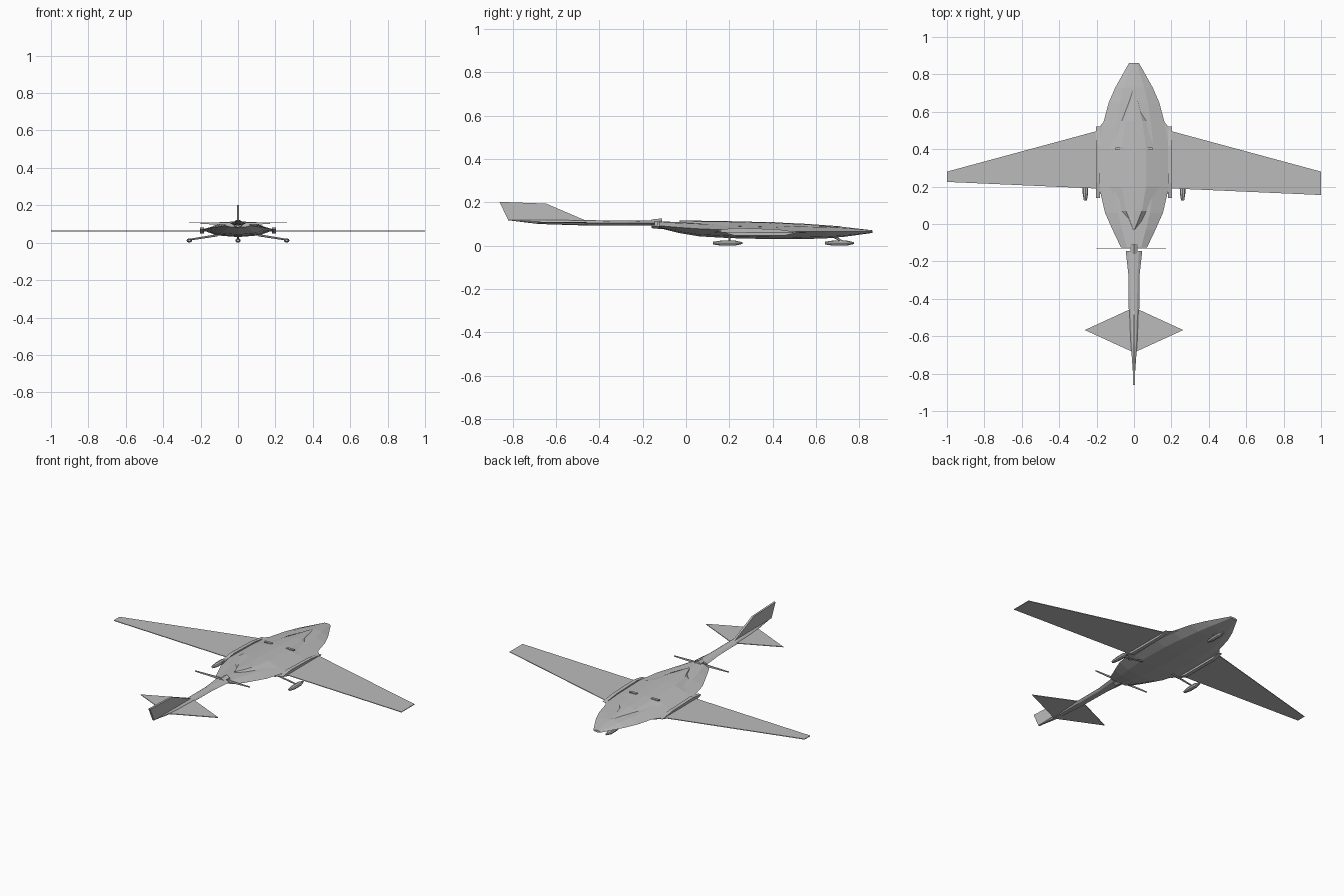
import bpy, bmesh, math
from mathutils import Vector

old = bpy.data.objects.get("Cube")
if old:
    bpy.data.objects.remove(old, do_unlink=True)

grey = bpy.data.materials.new("airframe grey")
grey.use_nodes = True
colour = (0.5, 0.5, 0.5, 1)
grey.diffuse_color = colour
grey.node_tree.nodes["Principled BSDF"].inputs["Base Color"].default_value = colour


def finish(name, bm):
    bmesh.ops.recalc_face_normals(bm, faces=bm.faces[:])
    mesh = bpy.data.meshes.new(name)
    bm.to_mesh(mesh)
    bm.free()
    mesh.materials.append(grey)
    obj = bpy.data.objects.new(name, mesh)
    bpy.context.collection.objects.link(obj)
    return obj


def loft(name, rings):
    """Skin a row of closed rings that share a point count."""
    bm = bmesh.new()
    rows = [[bm.verts.new(p) for p in ring] for ring in rings]
    for a, b in zip(rows, rows[1:]):
        for i in range(len(a)):
            j = (i + 1) % len(a)
            bm.faces.new((a[i], a[j], b[j], b[i]))
    bm.faces.new(rows[0])
    bm.faces.new(rows[-1])
    return finish(name, bm)


def mirrored(half, y):
    """Full ring from the right half, listed from top centre to bottom centre."""
    return [(x, y, z) for x, z in half] + [(-x, y, z) for x, z in half[-2:0:-1]]


def plate(name, points, thickness, axis):
    """Thin flat panel with the given outline, centred across its thickness."""
    step = Vector(axis) * thickness / 2
    return loft(name, [[Vector(p) + s * step for p in points] for s in (-1, 1)])


def strut(name, start, end, radius):
    a, b = Vector(start), Vector(end)
    bm = bmesh.new()
    bmesh.ops.create_cone(bm, cap_ends=True, segments=6, radius1=radius,
                          radius2=radius * 0.8, depth=(b - a).length)
    bm.transform((b - a).to_track_quat("Z", "Y").to_matrix().to_4x4())
    bmesh.ops.translate(bm, verts=bm.verts[:], vec=(a + b) / 2)
    return finish(name, bm)


# Faceted hull: y, half width, bottom, edge height, top
hull = [(-0.125, 0.07, 0.082, 0.092, 0.112), (-0.03, 0.115, 0.058, 0.084, 0.109),
        (0.06, 0.155, 0.043, 0.078, 0.106), (0.2, 0.187, 0.035, 0.072, 0.103),
        (0.4, 0.19, 0.03, 0.067, 0.098), (0.53, 0.167, 0.03, 0.065, 0.094),
        (0.65, 0.135, 0.034, 0.065, 0.09), (0.73, 0.1, 0.041, 0.065, 0.086),
        (0.86, 0.027, 0.059, 0.065, 0.071)]
loft("fuselage", [mirrored([(0, top), (w * 0.55, top - (top - edge) * 0.2), (w, edge),
                            (w * 0.6, low + (edge - low) * 0.25), (0, low)], y)
                  for y, w, low, edge, top in hull])

# Long canopy with a gentle centre ridge
canopy = [(-0.03, 0.006, 0.117), (0.07, 0.085, 0.115), (0.2, 0.13, 0.113),
          (0.4, 0.13, 0.108), (0.55, 0.09, 0.101), (0.72, 0.008, 0.089)]
loft("canopy", [mirrored([(0, top), (w * 0.5, top - 0.003), (w, top - 0.022),
                          (0, top - 0.03)], y) for y, w, top in canopy])

# Wings, with the left trailing edge swept slightly further back
for side, label, rear in ((1, "left", 0.155), (-1, "right", 0.225)):
    outline = [(0.1, 0.6), (0.167, 0.54), (0.205, 0.495), (1, 0.28),
               (1, rear), (0.205, 0.19), (0.155, 0.135), (0.1, 0.13)]
    plate(label + "_wing", [(side * x, y, 0.062) for x, y in outline], 0.004, (0, 0, 1))
    plate(label + "_wing_root", [(side * 0.192, y, z) for y, z in
          ((0.14, 0.07), (0.22, 0.048), (0.46, 0.048), (0.52, 0.062),
           (0.42, 0.076), (0.22, 0.082))], 0.022, (1, 0, 0))
    # Raised vent on the canopy
    plate(label + "_vent", [(side * x, y, 0.107) for x, y in
          ((0.05, 0.395), (0.1, 0.395), (0.1, 0.41), (0.05, 0.41))], 0.006, (0, 0, 1))
    # Main landing leg
    strut(label + "_gear_leg", (side * 0.11, 0.2, 0.04), (side * 0.26, 0.2, 0.016), 0.006)

# Slim tail boom: y, half width, bottom, top
boom = [(-0.145, 0.044, 0.093, 0.115), (-0.27, 0.03, 0.092, 0.115),
        (-0.46, 0.028, 0.093, 0.118), (-0.68, 0.014, 0.1, 0.121),
        (-0.82, 0.004, 0.117, 0.122)]
loft("tail_boom", [mirrored([(0, top), (w * 0.6, top - (top - low) * 0.15),
                             (w, (top + low) / 2), (w * 0.6, low + (top - low) * 0.1),
                             (0, low)], y) for y, w, low, top in boom])

# Tail surfaces
plate("tailplane", [(0, -0.45, 0.107), (0.03, -0.46, 0.107), (0.263, -0.567, 0.107),
                    (0.012, -0.682, 0.107), (-0.012, -0.682, 0.107),
                    (-0.263, -0.567, 0.107), (-0.03, -0.46, 0.107)], 0.004, (0, 0, 1))
plate("tail_fin", [(0, -0.46, 0.115), (0, -0.645, 0.194), (0, -0.86, 0.202),
                   (0, -0.82, 0.118)], 0.012, (1, 0, 0))

# Pusher propeller between hull and boom
strut("propeller_hub", (0, -0.11, 0.101), (0, -0.16, 0.101), 0.025)
plate("propeller", [(-0.2, -0.13, 0.106), (0, -0.13, 0.11), (0.17, -0.13, 0.106),
                    (0.17, -0.13, 0.1), (0, -0.13, 0.094), (-0.2, -0.13, 0.1)],
      0.004, (0, 1, 0))

# Streamlined wheel pods and nose leg
strut("nose_gear_leg", (0, 0.68, 0.043), (0, 0.73, 0.014), 0.006)
for name, x, y in (("left_wheel_pod", 0.26, 0.195), ("right_wheel_pod", -0.26, 0.195),
                   ("nose_wheel_pod", 0, 0.71)):
    loft(name, [[(x + r * math.cos(a), y + dy, 0.012 + r * 0.8 * math.sin(a))
                 for a in (k * math.pi / 4 for k in range(8))]
                for dy, r in ((-0.07, 0.008), (-0.03, 0.015), (0.03, 0.015), (0.065, 0.005))])
